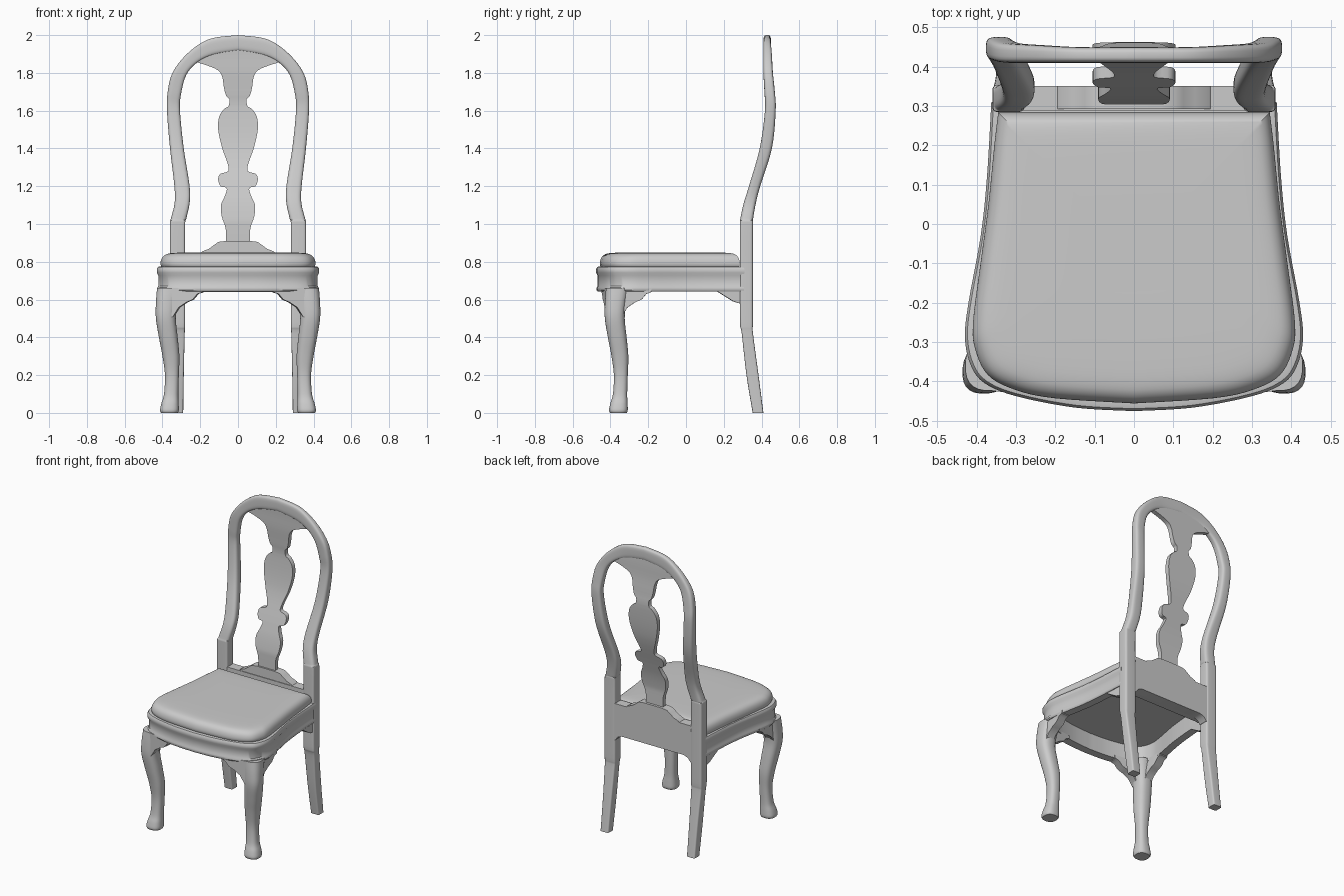
import bpy, math
from mathutils import Vector

if "Cube" in bpy.data.objects:
    bpy.data.objects.remove(bpy.data.objects["Cube"])


def smooth(rows, n=5):
    """Catmull-Rom interpolation through tuples of any length."""
    out = []
    for i in range(len(rows) - 1):
        a, b = rows[max(i - 1, 0)], rows[i]
        c, d = rows[i + 1], rows[min(i + 2, len(rows) - 1)]
        for k in range(n):
            t = k / n
            out.append(tuple(0.5 * (2 * q + (r - p) * t + (2 * p - 5 * q + 4 * r - s) * t * t
                             + (3 * q - p - 3 * r + s) * t ** 3) for p, q, r, s in zip(a, b, c, d)))
    return out + [rows[-1]]


def loft(name, rings, closed=False, mirror=False):
    """Skin a list of equal-length rings; cap the ends unless closed."""
    n, m = len(rings[0]), len(rings)
    faces = []
    for i in range(m if closed else m - 1):
        a, b = i * n, (i + 1) % m * n
        faces += [(a + j, a + (j + 1) % n, b + (j + 1) % n, b + j) for j in range(n)]
    if not closed:
        faces += [tuple(range(n))[::-1], tuple(range((m - 1) * n, m * n))]
    me = bpy.data.meshes.new(name)
    me.from_pydata([tuple(v) for r in rings for v in r], [], faces)
    import bmesh
    bm = bmesh.new()
    bm.from_mesh(me)
    bmesh.ops.recalc_face_normals(bm, faces=bm.faces)
    bm.to_mesh(me)
    bm.free()
    me.shade_smooth()
    me.set_sharp_from_angle(angle=math.radians(38))
    ob = bpy.data.objects.new(name, me)
    bpy.context.collection.objects.link(ob)
    if mirror:
        ob.modifiers.new("mirror", 'MIRROR').use_mirror_merge = False
    return ob


def unit_ring(p, n=24):
    """Superellipse: p=2 is round, larger p is boxier."""
    out = []
    for k in range(n):
        c, s = math.cos(math.tau * (k + .5) / n), math.sin(math.tau * (k + .5) / n)
        out.append((math.copysign(abs(c) ** (2 / p), c), math.copysign(abs(s) ** (2 / p), s)))
    return out


def plank(name, profile, a, b, thick, mirror=False):
    """Upright board: profile (distance along a->b, z), centred on the line a-b."""
    a, b = Vector((*a, 0)), Vector((*b, 0))
    u = (b - a).normalized()
    w = Vector((-u.y, u.x, 0)) * thick / 2
    return loft(name, [[a + u * s + Vector((0, 0, z)) + w * k for s, z in profile]
                       for k in (-1, 1)], mirror=mirror)


def outline(half):
    """Mirror a half plan (front centre to back corner) to a closed loop."""
    h = smooth(half, 5)
    return h + [(-x, y) for x, y in h[:0:-1]]


def scaled(loop, s, z, cy=-.07):
    return [(x * s, cy + (y - cy) * s, z) for x, y in loop]


# Back frame: rear legs, posts and arched crest in one sweep
# rows: outer x, outer z, inner x, inner z, front y, back y
half = [(.35, 0, .29, 0, .353, .41), (.352, .2, .287, .2, .32, .384),
        (.358, .42, .282, .42, .295, .355), (.36, .48, .28, .48, .286, .354),
        (.36, .75, .28, .75, .285, .354), (.36, .99, .28, .99, .285, .354),
        (.355, 1.03, .273, 1.03, .288, .356), (.336, 1.11, .256, 1.11, .305, .37),
        (.337, 1.2, .256, 1.2, .333, .393), (.36, 1.4, .287, 1.4, .39, .455),
        (.376, 1.6, .307, 1.6, .418, .475), (.371, 1.71, .301, 1.69, .415, .47),
        (.342, 1.81, .273, 1.79, .41, .46), (.26, 1.91, .215, 1.855, .41, .455),
        (.15, 1.98, .13, 1.895, .41, .45), (0, 2, 0, 1.917, .41, .45)]
path = smooth(half, 5)
path += [(-r[0], r[1], -r[2], *r[3:]) for r in path[-2::-1]]
rings = []
for xo, zo, xi, zi, yf, yb in path:
    ring = []
    for u, v in unit_ring(7 if zo < 1.02 else 3.6):
        t = (u + 1) / 2
        ring.append((xi + (xo - xi) * t, (yf + yb) / 2 + v * (yb - yf) / 2, zi + (zo - zi) * t))
    rings.append(ring)
loft("back_frame", rings)

# Splat: vase-shaped board following the curve of the posts
mid = [((r[1] + r[3]) / 2, (r[4] + r[5]) / 2) for r in smooth(half, 5)]


def post_y(z):
    for (z0, y0), (z1, y1) in zip(mid, mid[1:]):
        if z0 <= z <= z1:
            return y0 + (y1 - y0) * (z - z0) / max(z1 - z0, 1e-6)
    return mid[-1][1]


splat = [(.84, .066), (.92, .063), (.98, .066), (1.04, .086), (1.1, .09), (1.15, .069), (1.19, .06),
         (1.2, .092), (1.235, .105), (1.265, .094), (1.28, .052), (1.32, .055), (1.4, .083),
         (1.5, .105), (1.57, .099), (1.61, .072), (1.625, .05), (1.66, .046), (1.68, .063),
         (1.72, .074), (1.78, .084), (1.815, .108), (1.84, .165), (1.862, .225), (1.89, .18), (1.935, .08)]
loft("splat", [[(sx * w, post_y(z) + sy * .015, z) for sx, sy in ((-1, -1), (1, -1), (1, 1), (-1, 1))]
               for z, w in smooth(splat, 4)])

# Shoe under the splat, and back rail
shoe = [(.2, .84), (.19, .855), (.155, .868), (.125, .89), (.105, .905), (.066, .91)]
plank("splat_shoe", shoe + [(-x, z) for x, z in shoe[::-1]], (0, .322), (1, .322), .058)
rail = [(.3, .848), (.3, .6), (.278, .605), (.26, .628), (.23, .64)]
plank("back_rail", rail + [(-x, z) for x, z in rail[::-1]], (0, .32), (1, .32), .062)

# Seat rail: moulded ring around the seat
plan = outline([(0, -.476), (.15, -.467), (.3, -.438), (.38, -.405), (.415, -.36), (.43, -.29),
                (.421, -.2), (.39, -.03), (.374, .12), (.363, .31)])
mould = [(.95, .776), (.985, .773), (1, .762), (1, .742), (.98, .727), (.98, .672), (.993, .664),
         (.993, .65), (.98, .643), (.85, .643), (.85, .77)]
loft("seat_rail", [scaled(plan, s, z) for s, z in mould], closed=True)

# Seat cushion: soft pad with a rolled edge
pad = outline([(0, -.456), (.2, -.443), (.3, -.422), (.37, -.385), (.403, -.32), (.409, -.25),
               (.39, -.1), (.37, .05), (.355, .2), (.345, .284)])
roll = [(.97, .755), (.985, .77), (1, .785), (.998, .803), (.98, .822), (.945, .836), (.89, .844),
        (.78, .848), (.5, .85), (.2, .85)]
loft("seat_cushion", [scaled(pad, s, z) for s, z in smooth(roll, 3)])

# Cabriole front legs: z, offset of centre, half width
leg = [(0, .363, .045), (.015, .363, .05), (.05, .36, .046), (.1, .354, .038), (.2, .35, .037),
       (.3, .355, .045), (.4, .369, .05), (.5, .382, .053), (.58, .378, .057), (.66, .366, .063)]
loft("front_leg", [[(c + u * r, -c + .005 + v * r, z) for u, v in unit_ring(2.6)]
                   for z, c, r in smooth(leg, 5)], mirror=True)

# Knee brackets beside the front legs, and side brackets at the rear posts
knee = [(0, .66), (.19, .66), (.185, .638), (.16, .63), (.135, .6), (.1, .585), (.06, .558), (.03, .51), (0, .5)]
plank("front_bracket", knee, (.37, -.395), (.19, -.42), .055, mirror=True)
plank("side_bracket", knee, (.388, -.37), (.39, -.2), .055, mirror=True)
rear = [(0, .66), (.16, .66), (.13, .64), (.09, .615), (.05, .59), (.01, .578), (0, .575)]
plank("rear_bracket", rear, (.325, .3), (.335, .16), .05, mirror=True)
